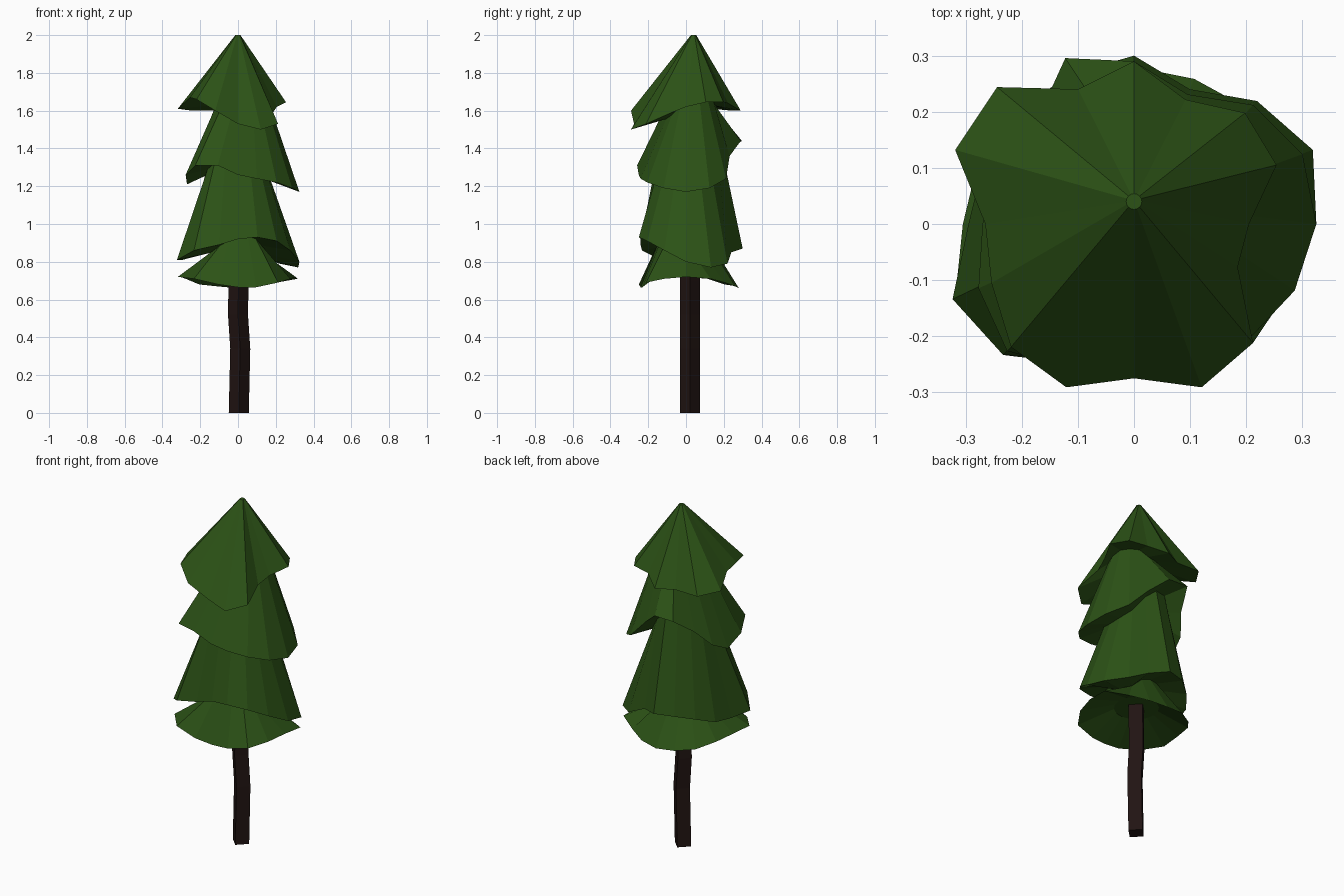
import bpy
from math import cos, sin, tau


def material(name, rgb):
    m = bpy.data.materials.new(name)
    m.diffuse_color = (*rgb, 1)
    return m


def loft(name, rings, mat):
    """Bridge rings of equal length into one closed, flat-shaded body."""
    n = len(rings[0])
    verts = [v for ring in rings for v in ring]
    faces = [tuple(range(n))[::-1],
             tuple(range((len(rings) - 1) * n, len(rings) * n))]
    for r in range(len(rings) - 1):
        for k in range(n):
            j = (k + 1) % n
            faces.append((r * n + k, r * n + j, (r + 1) * n + j, (r + 1) * n + k))
    mesh = bpy.data.meshes.new(name)
    mesh.from_pydata(verts, [], faces)
    mesh.materials.append(mat)
    obj = bpy.data.objects.new(name, mesh)
    bpy.context.collection.objects.link(obj)
    return obj


def circle(x, y, z, r, n):
    return [(x + r * cos(tau * k / n), y + r * sin(tau * k / n), z) for k in range(n)]


def rim(radii, heights):
    n = len(radii)
    return [(r * cos(tau * k / n), r * sin(tau * k / n), z)
            for k, (r, z) in enumerate(zip(radii, heights))]


green = material("needles", (0.025, 0.085, 0.008))
brown = material("bark", (0.015, 0.007, 0.006))

# Bent four-sided trunk, running up into the foliage
path = [(0.004, 0), (0.012, 0.34), (0.0, 0.52), (0.003, 0.70), (0.003, 0.90)]
loft("trunk", [circle(x, 0.022, z, 0.053, 4) for x, z in path], brown)

# Wavy skirt rims, bottom to top: radii and heights counter-clockwise from +x
tiers = [
    ([.305, .34, .29, .28, .28, .29, .29, .30, .305, .345, .33, .27, .24, .25, .30, .30],
     [.72, .71, .69, .67, .66, .67, .68, .71, .72, .72, .71, .68, .665, .665, .69, .71]),
    ([.325, .345, .31, .26, .30, .29, .28, .29, .295, .35, .33, .26, .24, .27, .29, .30],
     [.80, .77, .79, .85, .87, .87, .85, .82, .81, .81, .86, .89, .92, .93, .91, .86]),
    ([.325, .325, .30, .25, .29, .32, .25, .26, .27, .30, .32, .28, .25, .26, .29, .31],
     [1.17, 1.19, 1.24, 1.36, 1.44, 1.44, 1.35, 1.26, 1.21, 1.26, 1.31, 1.31, 1.26, 1.24, 1.22, 1.19]),
    ([.205, .275, .28, .24, .29, .26, .345, .345, .265, .275, .31, .315, .275, .315, .30, .20],
     [1.62, 1.645, 1.645, 1.64, 1.60, 1.60, 1.60, 1.61, 1.66, 1.67, 1.66, 1.60, 1.53, 1.50, 1.53, 1.59]),
]
# Neck under each upper skirt: centre x, centre y, mean height, radius
necks = [(0.0, 0.0, 0.90, 0.135), (0.0, 0.01, 1.31, 0.175), (0.03, 0.02, 1.64, 0.135)]

# Foliage: recessed base, then alternating rims and necks up to the tip
rings = [circle(0, 0.02, 0.77, 0.12, 16), rim(*tiers[0])]
for (x, y, z, r), (radii, heights) in zip(necks, tiers[1:]):
    neck = circle(x, y, z, r, 16)
    rings.append([(p[0], p[1], 0.3 * z + 0.7 * (h + 0.02)) for p, h in zip(neck, heights)])
    rings.append(rim(radii, heights))
rings.append(circle(0, 0.04, 2.0, 0.014, 16))
loft("foliage", rings, green)
